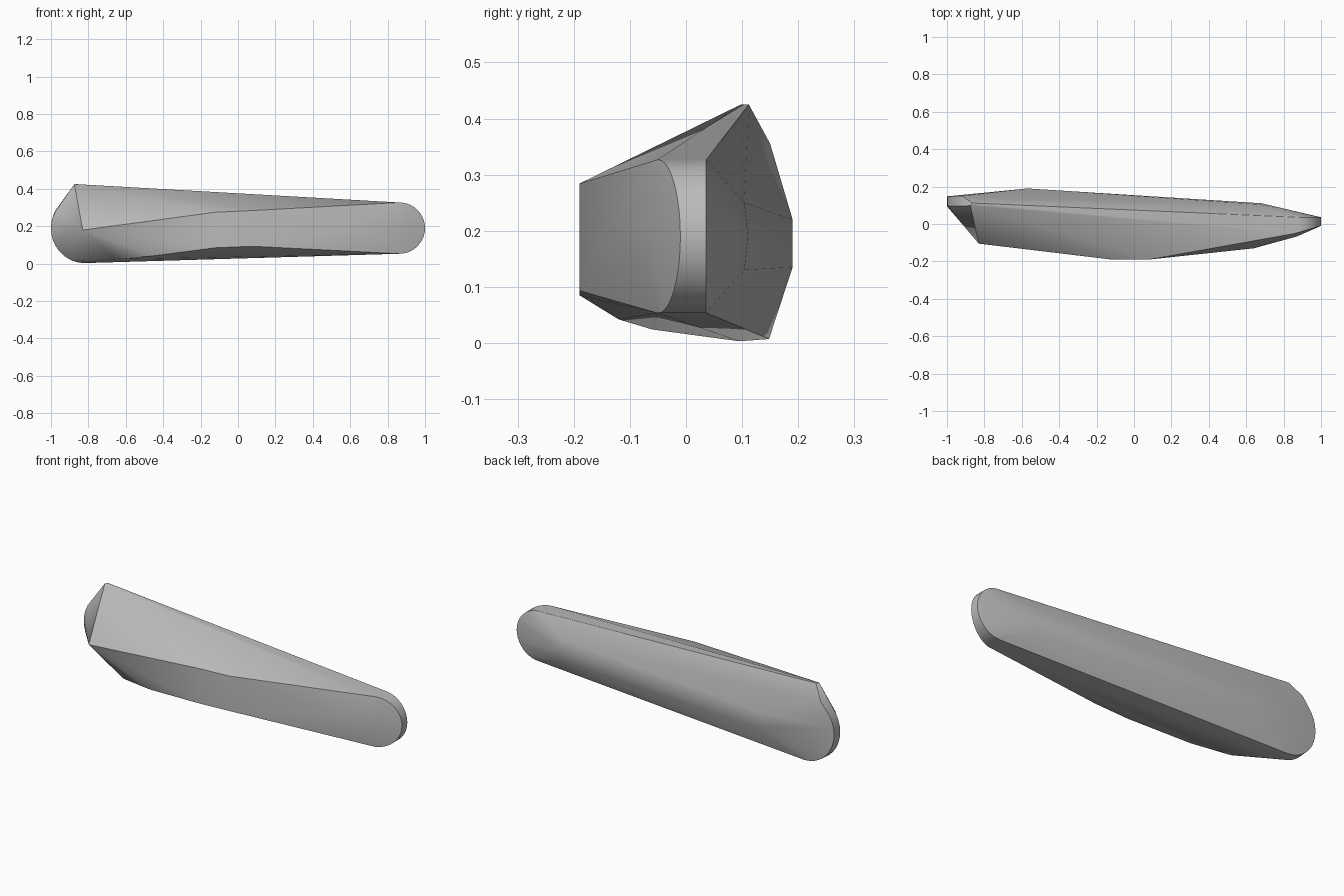
import bpy
import bmesh
from math import sin, cos, pi, radians

cube = bpy.data.objects.get("Cube")
if cube:
    bpy.data.objects.remove(cube, do_unlink=True)

# Single stone grey
grey = bpy.data.materials.new("stone grey")
grey.use_nodes = True
colour = (0.5, 0.5, 0.5, 1)
grey.diffuse_color = colour
grey.node_tree.nodes["Principled BSDF"].inputs["Base Color"].default_value = colour

points = []

# Rounded narrow end: a half-circle rim with a front and a back edge
STEPS = 20
for i in range(STEPS + 1):
    a = -pi / 2 + pi * i / STEPS
    x, z = 0.863 + 0.137 * cos(a), 0.19 + 0.137 * sin(a)
    points += [(x, -0.05 + 0.04 * cos(a), z), (x, 0.036, z)]

# Broad end: chipped upper corner, then a rounded lower rim
points += [(-0.875, 0.098, 0.425), (-0.865, 0.112, 0.425),
           (-0.92, 0.15, 0.355), (-0.965, 0.11, 0.29)]
for i in range(13):
    a = radians(150 + 120 * i / 12)
    x, z = -0.82 + 0.18 * cos(a), 0.19 + 0.185 * sin(a)
    points += [(x, 0.095, z - 0.002), (x, 0.148, z + 0.002)]

# Front: flat central facet, end peaks and lower crease
for x, top, bottom in ((-0.12, 0.275, 0.085), (0.08, 0.284, 0.093)):
    points += [(x, -0.19, top), (x, -0.19, bottom)]
points += [(-0.83, -0.105, 0.18), (0.64, -0.13, 0.205), (0.87, -0.067, 0.195),
           (-0.45, -0.12, 0.042), (-0.65, -0.06, 0.024)]

# Back: long shallow facet
points += [(-0.57, 0.19, 0.22), (-0.57, 0.19, 0.135),
           (0.68, 0.104, 0.25), (0.68, 0.111, 0.19), (0.68, 0.104, 0.13)]

# Wrap the rims and ridges into one faceted body
bm = bmesh.new()
for p in points:
    bm.verts.new(p)
hull = bmesh.ops.convex_hull(bm, input=bm.verts)
loose = [v for v in bm.verts if not v.link_faces]
bmesh.ops.delete(bm, geom=loose, context="VERTS")
bmesh.ops.dissolve_limit(bm, angle_limit=radians(1), verts=bm.verts, edges=bm.edges)
bmesh.ops.recalc_face_normals(bm, faces=bm.faces)

mesh = bpy.data.meshes.new("stone_blade")
bm.to_mesh(mesh)
bm.free()
mesh.materials.append(grey)
blade = bpy.data.objects.new("stone_blade", mesh)
bpy.context.collection.objects.link(blade)

# Soft shading with crisp ridges
bpy.ops.object.select_all(action="DESELECT")
blade.select_set(True)
bpy.context.view_layer.objects.active = blade
bpy.ops.object.shade_smooth_by_angle(angle=radians(25))
